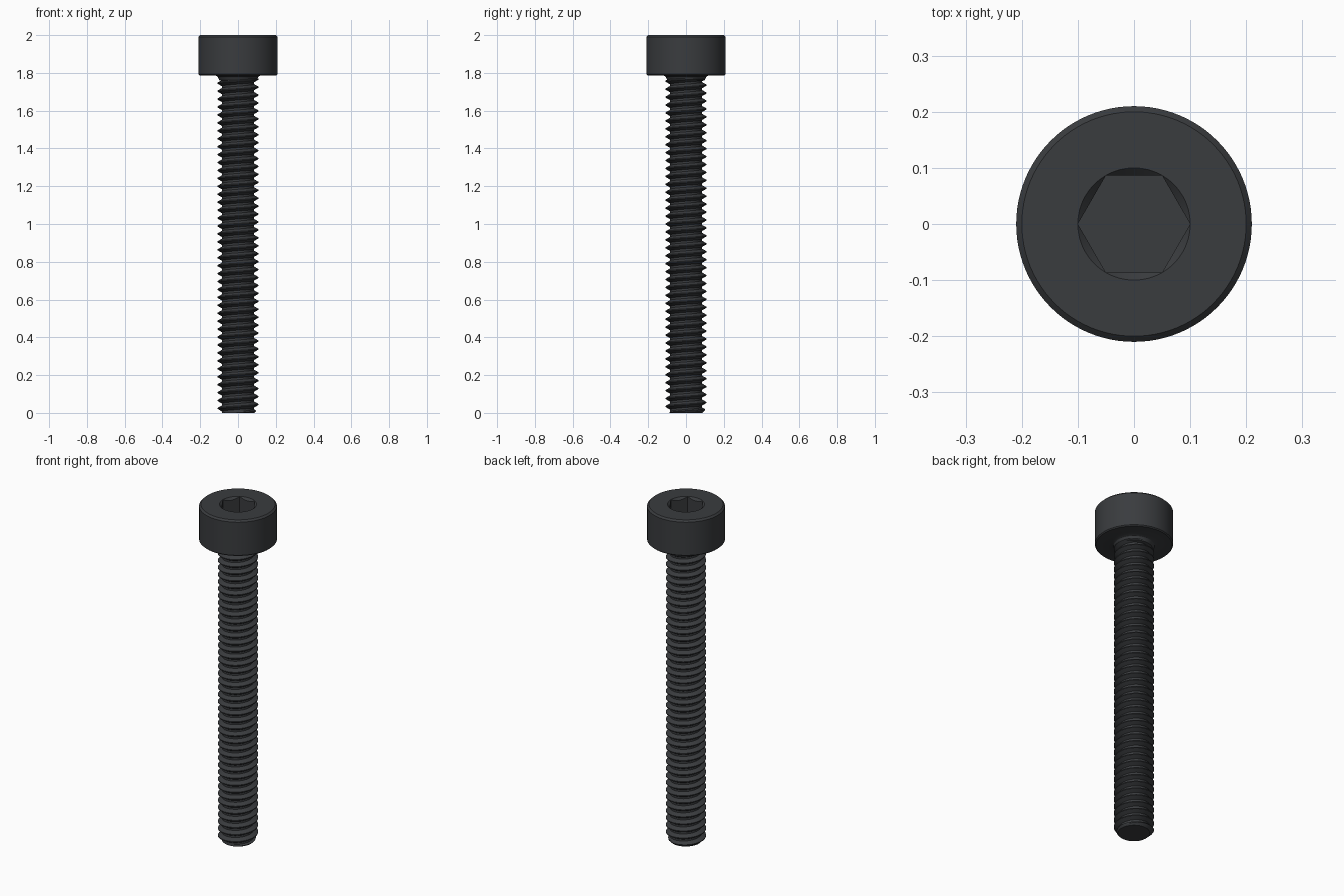
import bpy, bmesh
from math import pi, cos, sin

if "Cube" in bpy.data.objects:
    bpy.data.objects.remove(bpy.data.objects["Cube"])

N = 96            # sides around the axis
PITCH = 0.042
MAJOR, MINOR = 0.108, 0.085
HEAD_Z = 1.787
THREAD_TOP = 1.77

steel = bpy.data.materials.new("black_oxide")
steel.diffuse_color = (0.042, 0.045, 0.049, 1)
steel.use_nodes = True
steel.node_tree.nodes["Principled BSDF"].inputs["Base Color"].default_value = steel.diffuse_color


def finish(bm, name):
    bmesh.ops.remove_doubles(bm, verts=bm.verts, dist=1e-5)
    bmesh.ops.recalc_face_normals(bm, faces=bm.faces)
    me = bpy.data.meshes.new(name)
    bm.to_mesh(me)
    bm.free()
    me.materials.append(steel)
    ob = bpy.data.objects.new(name, me)
    bpy.context.collection.objects.link(ob)
    bpy.ops.object.select_all(action='DESELECT')
    ob.select_set(True)
    bpy.context.view_layer.objects.active = ob
    bpy.ops.object.shade_smooth_by_angle(angle=pi / 7)
    return ob


def skin(bm, rows):
    """Join neighbouring rows of vertices with quads."""
    for a, b in zip(rows, rows[1:]):
        for i in range(len(a) - 1):
            bm.faces.new((a[i], a[i + 1], b[i + 1], b[i]))


def hex_radius(t):
    return 0.0866 / cos((t % (pi / 3)) - pi / 6)


# Head: fillet, chamfered cylinder, countersink and hex socket as stacked rings
bm = bmesh.new()
outer = [(0.08, 1.755), (0.1, 1.762), (0.103, 1.772), (0.11, 1.782),
         (0.122, HEAD_Z), (0.204, HEAD_Z), (0.21, HEAD_Z + 0.006),
         (0.21, 1.99), (0.2, 2.0), (0.1, 2.0)]
angles = [2 * pi * i / N for i in range(N + 1)]
rows = [[bm.verts.new((r * cos(t), r * sin(t), z)) for t in angles] for r, z in outer]
for floor in (False, True):
    row = []
    for t in angles:
        r = hex_radius(t)
        z = 1.895 if floor else 2.0 - (0.1 - r) * 1.0
        row.append(bm.verts.new((r * cos(t), r * sin(t), z)))
    rows.append(row)
skin(bm, rows)
bm.faces.new(rows[-1][:-1])
bm.faces.new(rows[0][:-1])
finish(bm, "socket_head")

# Threaded shank: right-handed helical grid, clamped at both ends
PROFILE = [(0.0, 1), (0.125, 1), (0.28, 0.5), (0.4375, 0), (0.6875, 0), (0.84, 0.5)]


def thread_height(phase):
    pts = PROFILE + [(1.0, 1)]
    for (p0, h0), (p1, h1) in zip(pts, pts[1:]):
        if phase <= p1:
            return h0 + (h1 - h0) * (phase - p0) / (p1 - p0)
    return 1


bm = bmesh.new()
rows = []
turns = int(THREAD_TOP / PITCH) + 2
for turn in range(-2, turns):
    for offset, _ in PROFILE:
        row = []
        for t in angles:
            z = (turn + offset + t / (2 * pi)) * PITCH
            z = min(max(z, 0), THREAD_TOP)
            phase = (z / PITCH - t / (2 * pi)) % 1
            r = MINOR + (MAJOR - MINOR) * thread_height(phase)
            r = min(r, 0.086 + z)       # chamfered tip
            row.append(bm.verts.new((r * cos(t), r * sin(t), z)))
        rows.append(row)
skin(bm, rows)
bmesh.ops.remove_doubles(bm, verts=bm.verts, dist=1e-5)
bmesh.ops.dissolve_degenerate(bm, edges=bm.edges, dist=1e-6)
bmesh.ops.holes_fill(bm, edges=[e for e in bm.edges if e.is_boundary], sides=0)
finish(bm, "threaded_shank")
